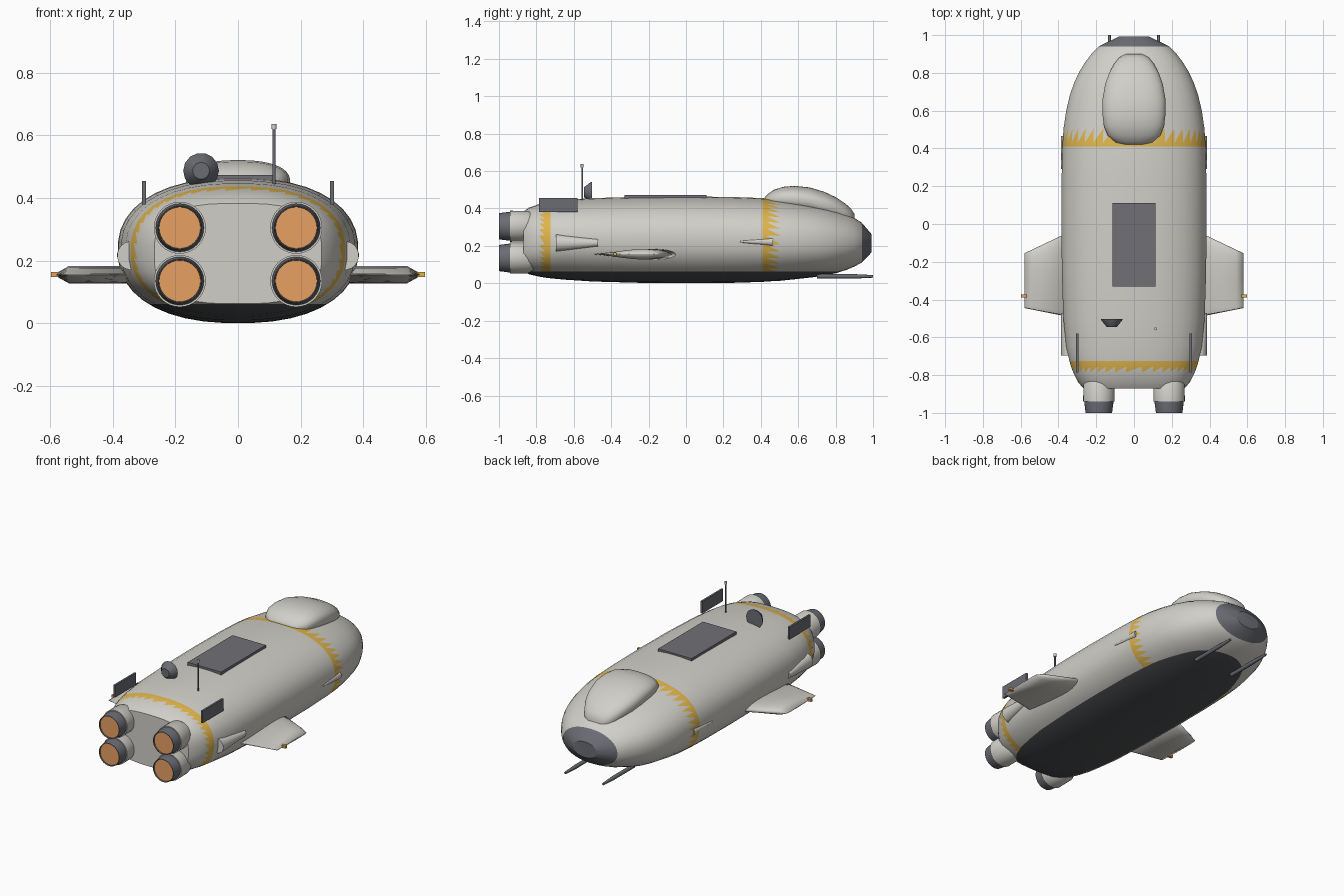
import bpy, bmesh, math
from mathutils import Vector

if "Cube" in bpy.data.objects:
    bpy.data.objects.remove(bpy.data.objects["Cube"], do_unlink=True)


def material(name, rgb):
    m = bpy.data.materials.new(name)
    m.use_nodes = True
    m.diffuse_color = (*rgb, 1)
    m.node_tree.nodes["Principled BSDF"].inputs["Base Color"].default_value = (*rgb, 1)
    return m


HULL = material("warm_light_grey", (0.64, 0.625, 0.58))
BELLY = material("charcoal", (0.075, 0.079, 0.084))
METAL = material("slate_grey", (0.143, 0.15, 0.172))
PANEL = material("panel_grey", (0.165, 0.163, 0.182))
YELLOW = material("yellow", (0.74, 0.46, 0.07))
GLOW = material("orange", (0.83, 0.37, 0.13))


def finish(name, bm, mats, crease=35):
    """Shade smooth, keep creases sharp, and link the object."""
    bmesh.ops.recalc_face_normals(bm, faces=bm.faces)
    for f in bm.faces:
        f.smooth = True
    for e in bm.edges:
        if len(e.link_faces) == 2:
            e.smooth = e.calc_face_angle(0) < math.radians(crease)
    me = bpy.data.meshes.new(name)
    bm.to_mesh(me)
    bm.free()
    for m in mats:
        me.materials.append(m)
    ob = bpy.data.objects.new(name, me)
    bpy.context.collection.objects.link(ob)


def skin(rings, teeth=()):
    """Loft closed rings and cap both ends; bands in teeth are split into triangles."""
    bm = bmesh.new()
    vs = [[bm.verts.new(p) for p in r] for r in rings]
    bands = []
    n = len(rings[0])
    for k, (a, b) in enumerate(zip(vs, vs[1:])):
        band = []
        for i in range(n):
            j = (i + 1) % n
            if k in teeth:
                band.append(bm.faces.new((a[i], a[j], b[i])))
                band.append(bm.faces.new((a[j], b[j], b[i])))
            else:
                band.append(bm.faces.new((a[i], a[j], b[j], b[i])))
        bands.append(band)
    ends = [bm.faces.new(vs[0]), bm.faces.new(vs[-1])]
    return bm, bands, ends


def oval(y, w, z0, z1, power, n, x0=0):
    """Superellipse section across the body, centred on x0."""
    pts = []
    for i in range(n):
        t = math.tau * (i + 0.5) / n
        c, s = math.cos(t), math.sin(t)
        x = math.copysign(abs(c) ** (2 / power), c)
        z = math.copysign(abs(s) ** (2 / power), s)
        pts.append((x0 + w * x, y, (z0 + z1) / 2 + (z1 - z0) / 2 * z))
    return pts


def lathe(name, x, z, profile, mats, n=32, end_mat=0):
    """Turned part along y; profile is (radius, y)."""
    rings = [[(x + r * math.cos(math.tau * i / n), y, z + r * math.sin(math.tau * i / n))
              for i in range(n)] for r, y in profile]
    bm, bands, ends = skin(rings)
    ends[1].material_index = end_mat
    finish(name, bm, mats)


def box(name, lo, hi, mat):
    bm = bmesh.new()
    bmesh.ops.create_cube(bm, size=1)
    lo, hi = Vector(lo), Vector(hi)
    for v in bm.verts:
        v.co = (lo + hi) / 2 + v.co * (hi - lo)
    finish(name, bm, [mat])


def rod(name, x, y, z0, z1, r, mat):
    rings = [[(x + r * math.cos(math.tau * i / 12), y + r * math.sin(math.tau * i / 12), z)
              for i in range(12)] for z in (z0, z1)]
    finish(name, skin(rings)[0], [mat])


# Hull sections: y, half width, bottom, top, squareness
stations = [
    (-0.87, 0.268, 0.062, 0.383, 2.9), (-0.84, 0.295, 0.048, 0.405, 2.7),
    (-0.785, 0.323, 0.035, 0.424, 2.5), (-0.755, 0.334, 0.030, 0.432, 2.4),
    (-0.725, 0.343, 0.026, 0.437, 2.4), (-0.65, 0.360, 0.019, 0.447, 2.3),
    (-0.5, 0.375, 0.009, 0.456, 2.3), (-0.25, 0.383, 0.002, 0.463, 2.3),
    (0, 0.385, 0, 0.465, 2.3), (0.25, 0.384, 0.002, 0.462, 2.3),
    (0.41, 0.380, 0.007, 0.456, 2.3), (0.43, 0.379, 0.009, 0.454, 2.3),
    (0.505, 0.374, 0.013, 0.447, 2.3), (0.6, 0.360, 0.023, 0.434, 2.3),
    (0.68, 0.341, 0.032, 0.420, 2.3), (0.75, 0.317, 0.042, 0.405, 2.3),
    (0.81, 0.288, 0.056, 0.388, 2.2), (0.86, 0.257, 0.072, 0.369, 2.2),
    (0.90, 0.226, 0.089, 0.350, 2.2), (0.94, 0.187, 0.111, 0.324, 2.1),
    (0.993, 0.080, 0.166, 0.262, 2.1),
]
ys = [s[0] for s in stations]
rear, front, nose = ys.index(-0.785), ys.index(0.41), ys.index(0.94)
bm, bands, ends = skin([oval(*s, 40) for s in stations], teeth=(rear, front + 1))
# Painted bands with a sawtooth edge
for f in bands[rear + 1] + bands[front] + bands[front + 1][0::2] + bands[rear][1::2]:
    f.material_index = 2
# Dark nose cap
for f in bands[nose] + [ends[1]]:
    f.material_index = 3
# Dark belly below the waterline
bmesh.ops.bisect_plane(bm, geom=bm.verts[:] + bm.edges[:] + bm.faces[:], dist=1e-5,
                       plane_co=(0, 0, 0.062), plane_no=(0, 0, 1))
for f in bm.faces:
    if f.calc_center_median().z < 0.062:
        f.material_index = 1
finish("hull", bm, [HULL, BELLY, YELLOW, METAL], 27)

# Raised canopy above the nose
canopy = [
    (0.42, 0.06, 0.41, 0.457), (0.433, 0.10, 0.40, 0.475), (0.47, 0.140, 0.395, 0.500),
    (0.52, 0.160, 0.39, 0.516), (0.58, 0.167, 0.38, 0.521), (0.66, 0.167, 0.37, 0.513),
    (0.74, 0.153, 0.35, 0.489), (0.80, 0.132, 0.34, 0.461), (0.85, 0.104, 0.32, 0.428),
    (0.88, 0.080, 0.31, 0.402), (0.90, 0.045, 0.30, 0.372),
]
finish("canopy", skin([oval(*s, 2.4, 40) for s in canopy])[0], [HULL], 50)

# Deck panel
box("deck_panel", (-0.115, -0.33, 0.45), (0.115, 0.11, 0.473), PANEL)

# Dish
lathe("dish", -0.118, 0.487, [(0.057, -0.503), (0.055, -0.51), (0.027, -0.545)], [METAL], 14)

# Mast
rod("mast", 0.115, -0.555, 0.43, 0.625, 0.005, METAL)
rod("mast_tip", 0.115, -0.555, 0.62, 0.637, 0.008, HULL)

for side, s, lamp in (("left", 1, YELLOW), ("right", -1, GLOW)):
    # Engines, two stacked on each side
    for level, z in (("upper", 0.305), ("lower", 0.135)):
        tag = f"{side}_{level}"
        lathe(f"{tag}_engine_housing", s * 0.186, z,
              [(0.065, -0.815), (0.082, -0.845), (0.083, -0.94)], [HULL])
        lathe(f"{tag}_nozzle", s * 0.186, z,
              [(0.077, -0.92), (0.077, -0.945), (0.070, -1), (0.067, -1), (0.066, -0.992)],
              [METAL, GLOW], end_mat=1)

    # Wing with a rounded leading edge and a chamfered tip
    rings = []
    for x, thick in ((0.3, 0.04), (0.54, 0.04), (0.58, 0.008)):
        lead = -0.06 - 0.475 * (x - 0.38)
        trail = -0.485 + 0.2 * (x - 0.38)
        rings.append([])
        for i in range(24):
            t = math.tau * i / 24
            y = (lead + trail) / 2 + (lead - trail) / 2 * math.cos(t)
            rings[-1].append((s * x, y, 0.155 + thick * math.sin(t) * (0.6 + 0.4 * math.cos(t))))
    finish(f"{side}_wing", skin(rings)[0], [HULL], 179)
    tip = sorted((s * 0.57, s * 0.598))
    box(f"{side}_wing_light", (tip[0], -0.388, 0.148), (tip[1], -0.372, 0.164), lamp)

    # Flank fairings, flush along their outer edge
    for part, ends in (("rear", ((-0.695, 0.045, 0.17, 0.262), (-0.47, 0.012, 0.198, 0.235))),
                       ("front", ((0.29, 0.004, 0.218, 0.226), (0.465, 0.022, 0.198, 0.244)))):
        rings = [oval(y, w, z0, z1, 2, 20, s * (0.386 - w)) for y, w, z0, z1 in ends]
        finish(f"{side}_{part}_fairing", skin(rings)[0], [HULL])

    # Tail plate
    box(f"{side}_tail_plate", (s * 0.3 - 0.006, -0.785, 0.38), (s * 0.3 + 0.006, -0.58, 0.455), METAL)

    # Nose probe
    lathe(f"{side}_nose_probe", s * 0.13, 0.037,
          [(0.012, 0.70), (0.012, 0.90), (0.007, 1)], [METAL], 12)
